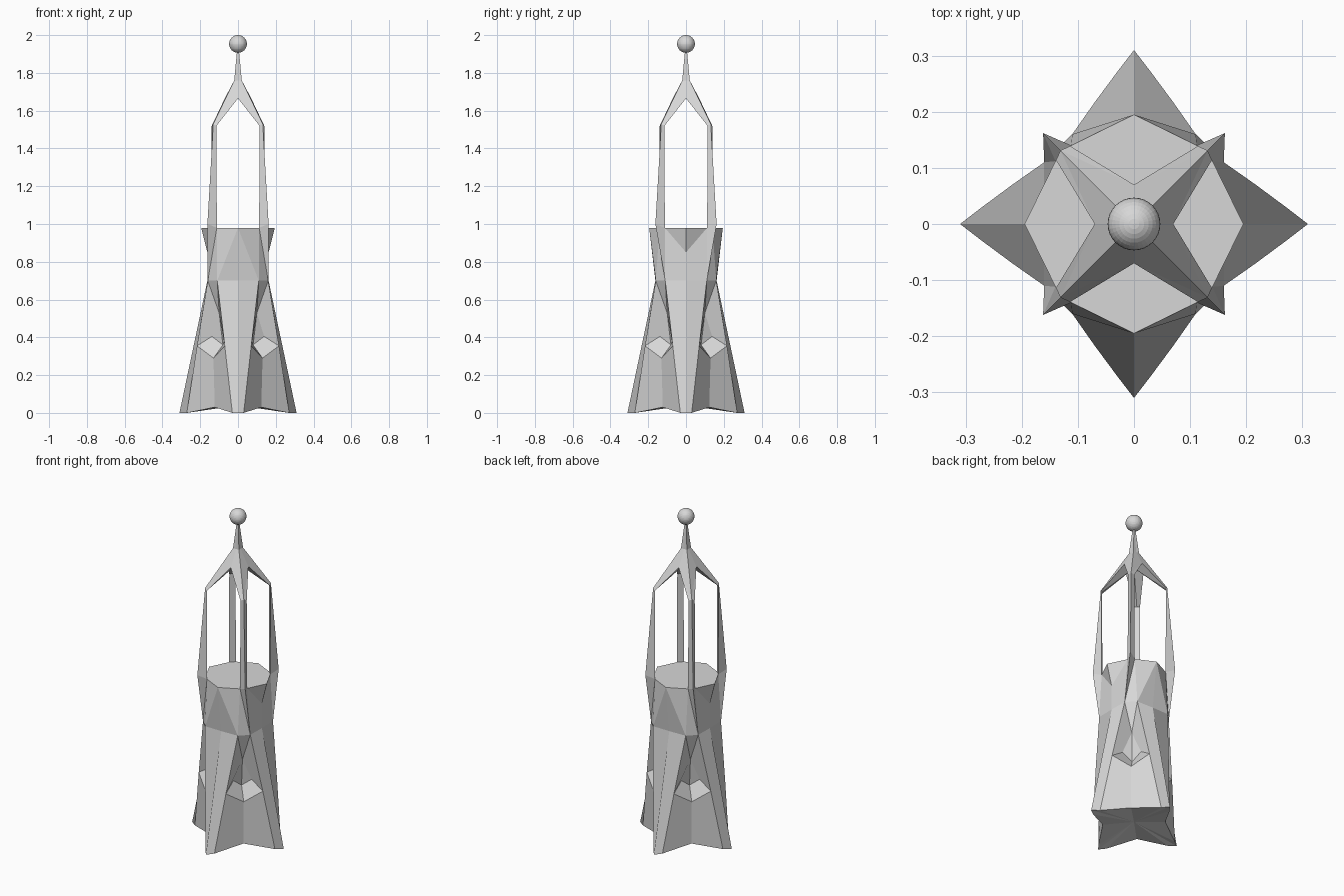
import bpy
import bmesh
from mathutils import Vector

cube = bpy.data.objects.get("Cube")
if cube:
    bpy.data.objects.remove(cube, do_unlink=True)

# One plain grey for everything
grey = bpy.data.materials.new("stone_grey")
grey.use_nodes = True
grey.diffuse_color = (0.68, 0.68, 0.68, 1)
grey.node_tree.nodes["Principled BSDF"].inputs["Base Color"].default_value = (0.68, 0.68, 0.68, 1)


def finish(name, bm):
    mesh = bpy.data.meshes.new(name)
    bm.to_mesh(mesh)
    bm.free()
    mesh.materials.append(grey)
    obj = bpy.data.objects.new(name, mesh)
    bpy.context.collection.objects.link(obj)
    return obj


def mirrored(name, points, y_faces, x_faces):
    """Mirror a wedge across both axes; x_faces also swap x and y."""
    bm = bmesh.new()
    for sx in (1, -1):
        for sy in (1, -1):
            for swap, faces in ((False, y_faces), (True, x_faces)):
                verts = {}
                for key, (x, y, z) in points.items():
                    if swap:
                        x, y = y, x
                    verts[key] = bm.verts.new(Vector((x * sx, y * sy, z)))
                for face in faces:
                    bm.faces.new([verts[k] for k in face.split()])
    bmesh.ops.remove_doubles(bm, verts=bm.verts, dist=0.0005)
    loose = [v for v in bm.verts if not v.link_faces]
    bmesh.ops.delete(bm, geom=loose, context="VERTS")
    bmesh.ops.recalc_face_normals(bm, faces=bm.faces)
    return finish(name, bm)


# Star-footed tower with corner niches, sills and a flared platform
tower_faces = [
    "base toe heel",
    "base heel valley",
    "toe heel sill_end shoulder waist",
    "heel valley sill_low sill_end",
    "sill_end sill_low niche_low niche_side",
    "sill_end niche_side niche_top shoulder",
    "niche_side niche_low niche_top",
    "shoulder niche_top corner",
    "shoulder corner rim_corner rim_side",
    "rim rim_side rim_corner deck",
]
straight_flare = ["waist shoulder rim", "shoulder rim_side rim"]
kneed_flare = ["waist shoulder rim_side knee", "knee rim_side rim"]
mirrored("tower_body", {
    "base": (0, 0, 0.04),
    "toe": (0, 0.31, 0),
    "heel": (0.03, 0.271, 0),
    "valley": (0.123, 0.123, 0.03),
    "sill_end": (0.07, 0.217, 0.355),
    "sill_low": (0.13, 0.13, 0.29),
    "niche_side": (0.065, 0.138, 0.405),
    "niche_low": (0.08, 0.08, 0.36),
    "niche_top": (0.1, 0.1, 0.53),
    "waist": (0, 0.162, 0.7),
    "shoulder": (0.11, 0.16, 0.7),
    "corner": (0.135, 0.135, 0.7),
    "knee": (0, 0.162, 0.85),
    "rim": (0, 0.195, 0.98),
    "rim_side": (0.112, 0.14, 0.98),
    "rim_corner": (0.126, 0.126, 0.98),
    "deck": (0, 0, 0.98),
}, tower_faces + straight_flare, tower_faces + kneed_flare)

# Brackets that carry each post down to the side of the waist
mirrored("post_brackets", {
    "side": (0.16, 0.11, 0.7),
    "front": (0.112, 0.14, 0.98),
    "back": (0.14, 0.112, 0.98),
    "out": (0.162, 0.162, 1.0),
}, [
    "side front out",
    "side out back",
    "side back front",
    "front back out",
], [])

# Four tapering blade posts, joined by an arched roof and spire
crown_faces = [
    "mid_side mid_in mid_out",
    "mid_side top_side top_out mid_out",
    "mid_side mid_in top_in top_side",
    "top_side arch top_out",
    "arch neck_mid neck top_out",
    "top_side top_in ceiling arch",
    "neck_mid tip_mid tip neck",
    "tip_mid tip_centre tip",
]
mirrored("posts_and_spire", {
    "mid_side": (0.112, 0.14, 0.98),
    "mid_out": (0.162, 0.162, 1.0),
    "mid_in": (0.126, 0.126, 0.98),
    "top_side": (0.114, 0.139, 1.52),
    "top_out": (0.131, 0.131, 1.53),
    "top_in": (0.1265, 0.1265, 1.52),
    "arch": (0, 0.07, 1.665),
    "ceiling": (0, 0, 1.665),
    "neck": (0.02, 0.02, 1.76),
    "neck_mid": (0, 0.018, 1.76),
    "tip": (0.004, 0.004, 1.93),
    "tip_mid": (0, 0.004, 1.93),
    "tip_centre": (0, 0, 1.93),
}, crown_faces, crown_faces)

# Ball on top
ball = bmesh.new()
bmesh.ops.create_uvsphere(ball, u_segments=32, v_segments=16, radius=0.047)
bmesh.ops.translate(ball, verts=ball.verts, vec=(0, 0, 1.953))
finish("finial_ball", ball)
